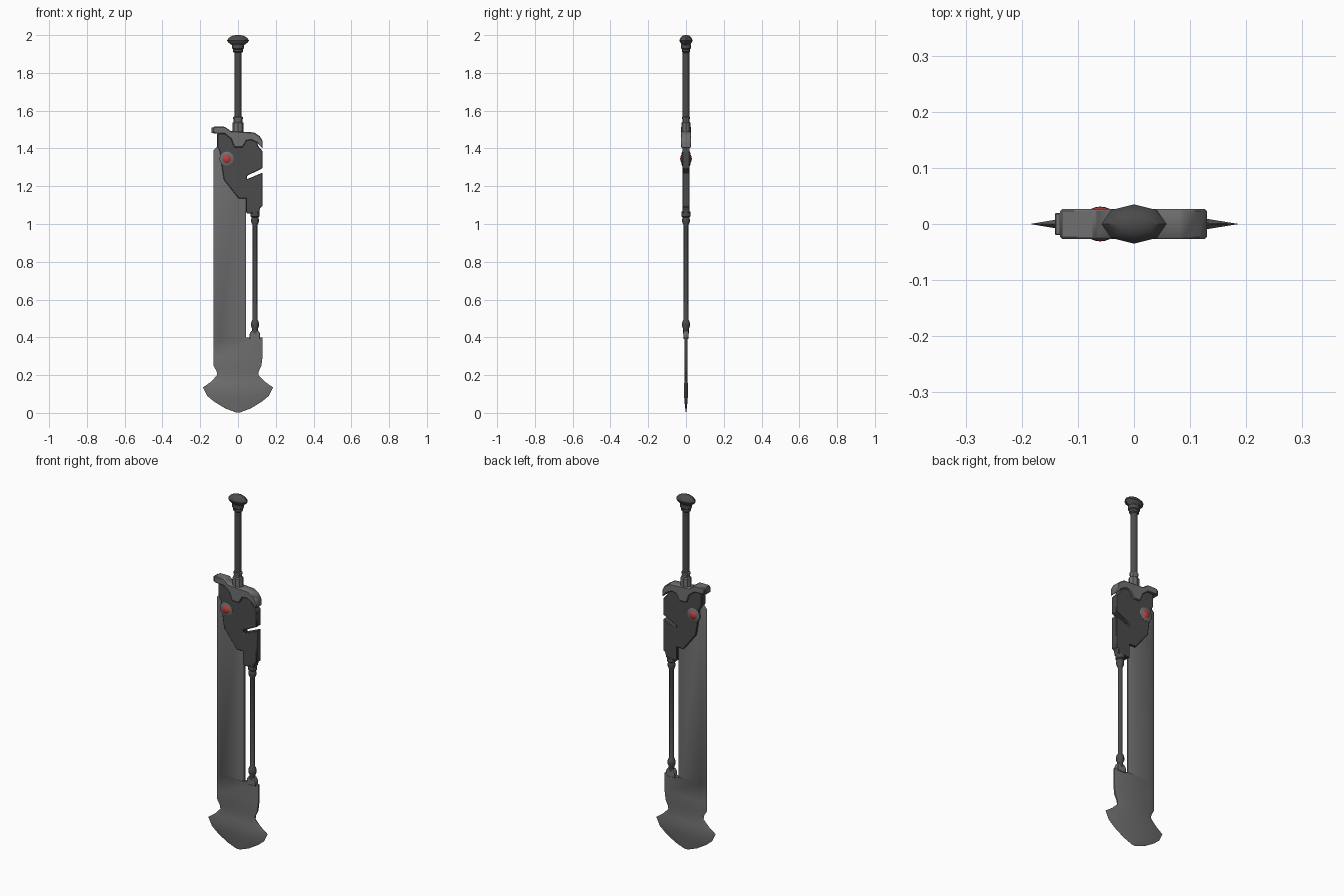
import bpy, bmesh, math

def material(name, color):
    m = bpy.data.materials.new(name)
    m.diffuse_color = (*color, 1)
    return m

RED = material("gem_red", (0.5, 0.05, 0.05))
DARK = material("dark_metal", (0.07, 0.07, 0.07))
STEEL = material("steel", (0.16, 0.16, 0.16))

def finish(name, bm, mat, bevel=0, angle=35):
    bmesh.ops.recalc_face_normals(bm, faces=bm.faces)
    me = bpy.data.meshes.new(name)
    bm.to_mesh(me)
    bm.free()
    ob = bpy.data.objects.new(name, me)
    bpy.context.collection.objects.link(ob)
    me.materials.append(mat)
    bpy.ops.object.select_all(action='DESELECT')
    ob.select_set(True)
    bpy.context.view_layer.objects.active = ob
    bpy.ops.object.shade_smooth_by_angle(angle=math.radians(angle))
    if bevel:
        mod = ob.modifiers.new("bevel", 'BEVEL')
        mod.width, mod.segments = bevel, 1
    return ob

def loft(name, rings, mat, **kw):
    """Skin a stack of equal-length rings and cap both ends."""
    bm = bmesh.new()
    rows = [[bm.verts.new(p) for p in r] for r in rings]
    n = len(rows[0])
    for a, b in zip(rows, rows[1:]):
        for i in range(n):
            j = (i + 1) % n
            bm.faces.new((a[i], a[j], b[j], b[i]))
    bm.faces.new(rows[0])
    bm.faces.new(rows[-1])
    return finish(name, bm, mat, **kw)

def plate(name, outline, half, mat, bevel):
    """Front outline (x, z) given a depth in y."""
    return loft(name, [[(x, y, z) for x, z in outline] for y in (-half, half)],
                mat, bevel=bevel)

def lathe(name, profile, mat, cx=0, sides=12, sx=1, sy=1):
    """Turned part: profile of (radius, z) about a vertical axis."""
    ang = [math.tau * i / sides for i in range(sides)]
    return loft(name, [[(cx + r * sx * math.cos(a), r * sy * math.sin(a), z) for a in ang]
                       for r, z in profile], mat)

# Blade with flared axe-like tip: z, left, right, left bevel, right bevel, thickness, right edge
rows = [
    (0.003, -0.012, 0.012, 0.006, 0.006, 0.001, 0.0003),
    (0.024, -0.068, 0.068, 0.05, 0.05, 0.004, 0.0003),
    (0.060, -0.127, 0.127, 0.06, 0.06, 0.008, 0.0003),
    (0.090, -0.163, 0.163, 0.06, 0.06, 0.010, 0.0003),
    (0.135, -0.185, 0.185, 0.06, 0.06, 0.010, 0.0003),
    (0.165, -0.143, 0.143, 0.04, 0.04, 0.009, 0.0006),
    (0.200, -0.110, 0.108, 0.03, 0.02, 0.009, 0.003),
    (0.220, -0.113, 0.110, 0.03, 0.02, 0.009, 0.004),
    (0.250, -0.130, 0.124, 0.03, 0.02, 0.009, 0.005),
    (0.300, -0.130, 0.130, 0.03, 0.02, 0.009, 0.005),
    (0.399, -0.130, 0.130, 0.03, 0.02, 0.009, 0.005),
    (0.400, -0.130, 0.042, 0.03, 0.02, 0.010, 0.005),
    (1.390, -0.130, 0.042, 0.03, 0.02, 0.010, 0.005),
    (1.410, -0.110, 0.042, 0.02, 0.02, 0.010, 0.005)]
loft("blade", [[(l, 0, z), (l + b, -t, z), (r - c, -t, z), (r, -e, z),
                (r, e, z), (r - c, t, z), (l + b, t, z)]
               for z, l, r, b, c, t, e in rows], STEEL)

# Dark housing with slanted slot on its right side
plate("housing", [(-0.11, 1.48), (-0.11, 1.41), (-0.095, 1.38), (-0.085, 1.30),
                  (-0.075, 1.235), (0.003, 1.135), (0.043, 1.135), (0.043, 1.06),
                  (0.05, 1.055), (0.112, 1.06), (0.117, 1.085), (0.13, 1.095),
                  (0.13, 1.272), (0.047, 1.237), (0.047, 1.255), (0.13, 1.295),
                  (0.13, 1.385), (0.105, 1.415), (0.10, 1.47)], 0.019, DARK, 0.003)

# Cross guard
plate("guard", [(-0.132, 1.515), (-0.07, 1.515), (-0.038, 1.492), (0.085, 1.485),
                (0.115, 1.465), (0.13, 1.44), (0.13, 1.40), (0.10, 1.43), (0.07, 1.445),
                (0.045, 1.44), (0.025, 1.405), (-0.02, 1.405), (-0.037, 1.45),
                (-0.07, 1.477), (-0.132, 1.48)], 0.027, STEEL, 0.004)
plate("guard_end", [(-0.141, 1.51), (-0.12, 1.51), (-0.12, 1.482), (-0.141, 1.482)],
      0.02, STEEL, 0.002)

# Grip, collar and pommel
lathe("collar", [(0.03, 1.47), (0.03, 1.535), (0.023, 1.54), (0.023, 1.552),
                 (0.026, 1.557), (0.026, 1.565), (0.018, 1.57)], STEEL, sides=8, sy=0.8)
lathe("grip", [(0.018, 1.55), (0.018, 1.91)], DARK)
lathe("pommel_collar", [(0.018, 1.905), (0.026, 1.912), (0.026, 1.925), (0.032, 1.93),
                        (0.032, 1.95), (0.024, 1.955)], DARK, sy=0.85)
lathe("pommel", [(0.45, 1.942), (0.9, 1.962), (1.0, 1.972), (0.85, 1.985),
                 (0.55, 1.996), (0.2, 2.0)], DARK, sides=8, sx=0.058, sy=0.035)

# Slim side rod with its knobs and foot
lathe("side_rod", [(0.024, 1.065), (0.024, 1.04), (0.017, 1.035), (0.02, 1.025),
                   (0.02, 1.01), (0.012, 0.99), (0.012, 0.495), (0.017, 0.488),
                   (0.021, 0.475), (0.021, 0.46), (0.015, 0.445), (0.015, 0.42)],
      DARK, cx=0.09)
plate("rod_foot", [(0.062, 0.39), (0.062, 0.42), (0.072, 0.435), (0.108, 0.435),
                   (0.117, 0.42), (0.117, 0.39)], 0.012, STEEL, 0.002)

# Round gem and its bezel, showing on both faces
GX, GZ = -0.06, 1.345
ang = [math.tau * i / 24 for i in range(24)]
loft("gem_bezel", [[(GX + r * math.cos(a), y, GZ + r * math.sin(a)) for a in ang]
                   for r, y in ((0.033, -0.023), (0.038, -0.02), (0.038, 0.02), (0.033, 0.023))],
     STEEL)
bm = bmesh.new()
bmesh.ops.create_uvsphere(bm, u_segments=24, v_segments=12, radius=1)
for v in bm.verts:
    v.co = (GX + v.co.x * 0.034, v.co.y * 0.031, GZ + v.co.z * 0.034)
finish("gem", bm, RED)
